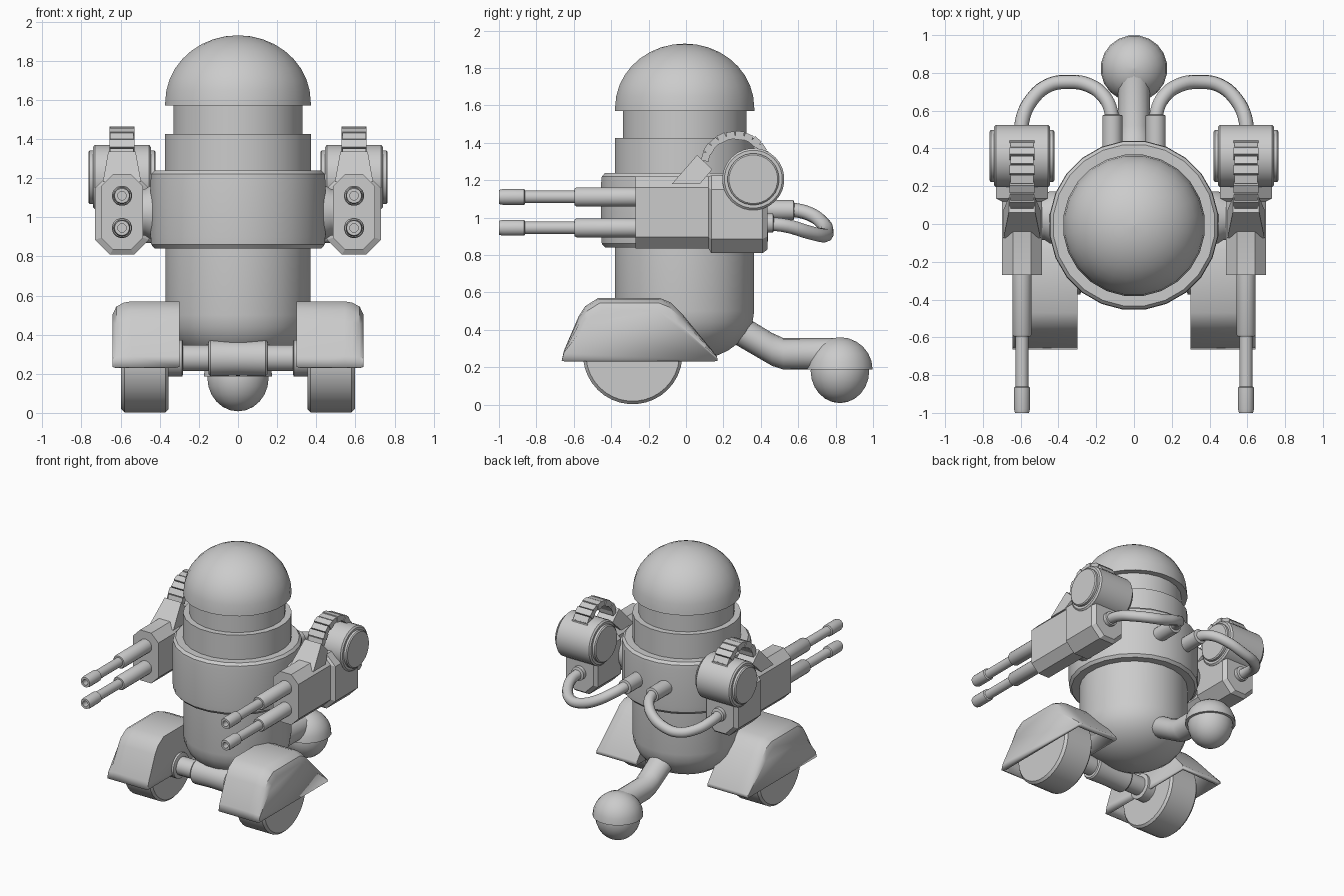
import bpy, bmesh
from math import sin, cos, pi, radians
from mathutils import Vector, Matrix

if "Cube" in bpy.data.objects:
    bpy.data.objects.remove(bpy.data.objects["Cube"])


def finish(name, bm, mirror=False, angle=35, bevel=0, solid=0):
    bmesh.ops.remove_doubles(bm, verts=bm.verts, dist=1e-5)
    bmesh.ops.recalc_face_normals(bm, faces=bm.faces)
    me = bpy.data.meshes.new(name)
    bm.to_mesh(me)
    bm.free()
    for p in me.polygons:
        p.use_smooth = True
    me.set_sharp_from_angle(angle=radians(angle))
    ob = bpy.data.objects.new(name, me)
    bpy.context.collection.objects.link(ob)
    if solid:
        m = ob.modifiers.new("Shell", 'SOLIDIFY')
        m.thickness, m.offset = solid, -1
    if bevel:
        m = ob.modifiers.new("Bevel", 'BEVEL')
        m.width, m.segments = bevel, 2
    if mirror:
        ob.modifiers.new("Mirror", 'MIRROR')
    return ob


def loft(name, rings, caps=True, closed=True, skip_last=False, **kw):
    """Skin a list of equal-length point rings."""
    bm = bmesh.new()
    vs = [[bm.verts.new(p) for p in r] for r in rings]
    n = len(rings[0])
    for a, b in zip(vs, vs[1:]):
        for i in range(n if closed else n - 1):
            j = (i + 1) % n
            bm.faces.new((a[i], a[j], b[j], b[i]))
    if caps:
        bm.faces.new(vs[0])
        bm.faces.new(vs[-1])
    return finish(name, bm, **kw)


def lathe(name, profile, axis='Z', at=(0, 0, 0), seg=24, **kw):
    """Revolve (radius, position) pairs round an axis."""
    at = Vector(at)
    rings = []
    for r, t in profile:
        r = max(r, 1e-4)
        ring = []
        for i in range(seg):
            a = 2 * pi * (i + 0.5) / seg
            c, s = r * cos(a), r * sin(a)
            ring.append(at + Vector({'X': (t, c, s), 'Y': (s, t, c), 'Z': (c, s, t)}[axis]))
        rings.append(ring)
    return loft(name, rings, **kw)


def arc(r, h, z, a0, a1, n):
    return [(r * cos(a0 + (a1 - a0) * i / n), z + h * sin(a0 + (a1 - a0) * i / n)) for i in range(n + 1)]


def tube(name, pts, radius, mirror=False):
    cu = bpy.data.curves.new(name, 'CURVE')
    cu.dimensions = '3D'
    cu.bevel_depth, cu.bevel_resolution, cu.resolution_u = radius, 3, 5
    cu.use_fill_caps = True
    sp = cu.splines.new('BEZIER')
    sp.bezier_points.add(len(pts) - 1)
    for b, p in zip(sp.bezier_points, pts):
        b.co = p
        b.handle_left_type = b.handle_right_type = 'AUTO'
    ob = bpy.data.objects.new(name, cu)
    bpy.context.collection.objects.link(ob)
    if mirror:
        ob.modifiers.new("Mirror", 'MIRROR')
    return ob


# Body
C = (0, -0.007, 0)
lathe("lower_body", arc(0.375, 0.27, 0.5, -pi / 2, 0, 7) + [(0.375, 0.86)], at=C)
lathe("waist_ring", [(0.36, 0.84), (0.43, 0.84), (0.447, 0.86), (0.45, 0.9), (0.45, 1.19),
                     (0.447, 1.22), (0.43, 1.238), (0.36, 1.238)], at=C)
lathe("upper_body", [(0.377, 1.2), (0.377, 1.425), (0.335, 1.425)], at=C)
lathe("neck", [(0.333, 1.4), (0.333, 1.6)], at=C)
lathe("head_dome", [(0.333, 1.57), (0.377, 1.57)] + arc(0.375, 0.34, 1.59, 0, pi / 2, 9), at=C)

# Front axle and hubs
AX = (0, -0.28, 0.28)
lathe("axle", [(0.068, -0.4), (0.068, 0.4)], 'X', AX, 20)
lathe("axle_collar", [(0.085, -0.15), (0.094, -0.14), (0.09, 0), (0.094, 0.14), (0.085, 0.15)], 'X', AX, 20)
lathe("axle_hub", [(0.095, -0.37), (0.095, -0.285), (0.08, -0.28)], 'X', AX, 20, mirror=True)

# Front wheels
lathe("wheel", [(0.25, -0.597), (0.266, -0.58), (0.266, -0.37), (0.25, -0.355)], 'X',
      (0, -0.285, 0.268), 36, mirror=True)

# Fenders: open-bottomed shells with a rounded outer edge
side = [(-0.665, 0.235), (-0.652, 0.29), (-0.575, 0.47), (-0.54, 0.525), (-0.47, 0.57),
        (-0.14, 0.57), (-0.08, 0.545), (-0.02, 0.485), (0.165, 0.26), (0.17, 0.235)]
rings = []
for x, k in [(-0.30, 1), (-0.545, 1), (-0.585, 0.98), (-0.622, 0.92), (-0.642, 0.8)]:
    rings.append([(x, -0.25 + (y + 0.25) * (0.45 + 0.55 * k if z > 0.3 else 1), 0.235 + (z - 0.235) * k)
                  for y, z in side])
loft("fender", rings, closed=False, mirror=True, solid=0.025)

# Tail arm and caster ball
arm = []
for y, z, r in [(0.2, 0.45, 0.092), (0.46, 0.295, 0.088), (0.52, 0.272, 0.084), (0.82, 0.271, 0.084)]:
    arm.append([(r * cos(2 * pi * i / 16), y, z + r * sin(2 * pi * i / 16)) for i in range(16)])
loft("tail_arm", arm)
B = (0, 0.823, 0)
lathe("caster_cover", [(0.15, 0.187)] + arc(0.177, 0.173, 0.187, 0, pi / 2, 6), at=B, seg=20)
lathe("caster_ball", arc(0.158, 0.172, 0.18, -pi / 2, pi / 2, 12), at=B)

# Gun pods
PX = -0.593


def octagon(y, w, z0, z1, c):
    q = [(-w, z0 + c), (-w + c, z0), (w - c, z0), (w, z0 + c), (w, z1 - c), (w - c, z1), (c - w, z1), (-w, z1 - c)]
    return [(PX + x, y, z) for x, z in q]


loft("gun_pod", [octagon(-0.27, 0.107, 0.835, 1.22, 0.06), octagon(0.12, 0.107, 0.835, 1.22, 0.06),
                 octagon(0.135, 0.137, 0.81, 1.225, 0.075), octagon(0.41, 0.137, 0.81, 1.225, 0.075),
                 octagon(0.437, 0.115, 0.83, 1.205, 0.07)], mirror=True, angle=20)
lathe("pod_mount", [(0.12, -0.52), (0.12, -0.475), (0.14, -0.445), (0.14, -0.40)], 'X', (0, 0.035, 1.025), 20, mirror=True)

# Twin barrels with hollow muzzles
for n, z in (("upper_barrel", 1.11), ("lower_barrel", 0.945)):
    lathe(n, [(0.052, -0.2), (0.052, -0.585), (0.046, -0.595), (0.034, -0.595), (0.034, -0.86),
              (0.043, -0.865), (0.043, -0.98), (0.038, -1.0), (0.022, -1.0), (0.022, -0.93)],
          'Y', (PX, 0, z), 16, mirror=True)

# Ammunition drum
D = (PX, 0.36, 1.205)
lathe("ammo_drum", [(0.155, -0.148), (0.166, -0.138), (0.166, 0.138), (0.155, 0.148)], 'X', D, 28, mirror=True)
lathe("drum_caps", [(0.13, -0.172), (0.138, -0.165), (0.138, 0.165), (0.13, 0.172)], 'X', D, 28, mirror=True)

# Feed chute on top of the pod
chute = [(-0.075, 1.18), (0.06, 1.335), (0.14, 1.257), (0.075, 1.18)]
wide = [0.098, 0.07, 0.07, 0.098]
loft("feed_chute", [[(PX + s * w, y, z) for (y, z), w in zip(chute, wide)] for s in (-1, 1)], mirror=True)

# Belt of links arching from chute to drum
bm = bmesh.new()
links = 11
for i in range(links):
    a = radians(165 - 165 * i / (links - 1))
    y, z = 0.265 + 0.165 * cos(a), 1.285 + 0.155 * sin(a)
    size = (0.13 if i % 2 else 0.12, 0.046, 0.046 if i % 2 else 0.04)
    bmesh.ops.create_cube(bm, size=1, matrix=Matrix.Translation((PX, y, z))
                          @ Matrix.Rotation(a - pi / 2, 4, 'X') @ Matrix.Diagonal((*size, 1)))
finish("ammo_belt", bm, mirror=True)

# Rear hoses and their sockets
tube("hose", [(PX, 0.42, 0.97), (PX, 0.54, 0.955), (-0.54, 0.66, 0.92), (-0.45, 0.735, 0.905),
              (-0.35, 0.752, 0.92), (-0.24, 0.735, 0.965), (-0.155, 0.67, 1.015),
              (-0.118, 0.58, 1.04), (-0.115, 0.4, 1.04)], 0.038, mirror=True)
lathe("hose_socket_body", [(0.054, 0.40), (0.054, 0.575), (0.036, 0.58)], 'Y', (-0.115, 0, 1.04), 16, mirror=True)
lathe("hose_socket_pod", [(0.052, 0.42), (0.052, 0.465), (0.036, 0.47)], 'Y', (PX, 0, 0.97), 16, mirror=True)
